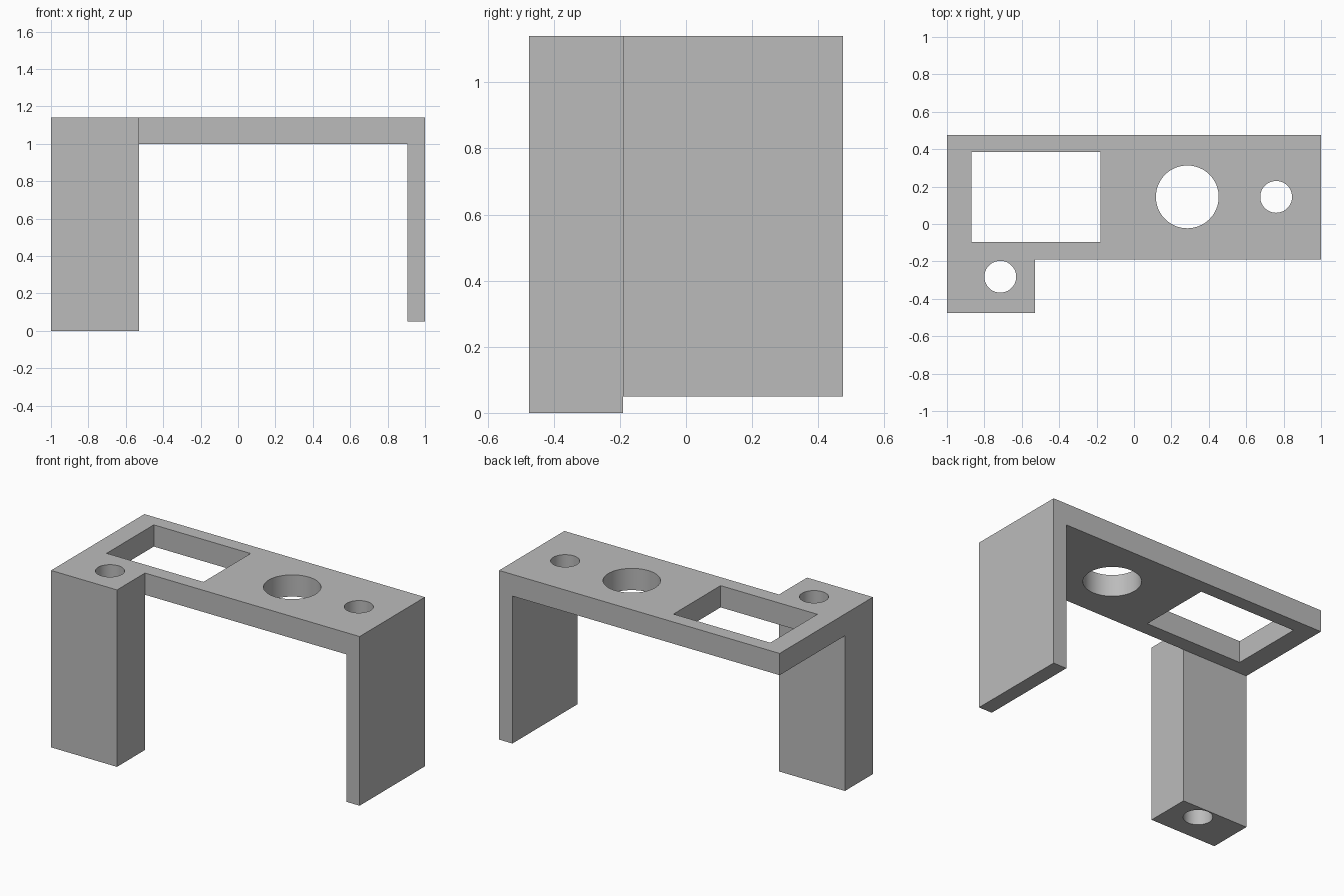
import bpy
import bmesh
from math import radians
from mathutils import Matrix, Vector

cube = bpy.data.objects.get("Cube")
if cube:
    bpy.data.objects.remove(cube, do_unlink=True)

TOP = 1.14
UNDER = 1.0
STEP_Y = -0.19

grey = bpy.data.materials.new("plain_grey")
grey.use_nodes = True
colour = (0.5, 0.5, 0.5, 1)
grey.diffuse_color = colour
grey.node_tree.nodes["Principled BSDF"].inputs["Base Color"].default_value = colour


def make_object(name, bm):
    bmesh.ops.recalc_face_normals(bm, faces=bm.faces)
    mesh = bpy.data.meshes.new(name)
    bm.to_mesh(mesh)
    bm.free()
    mesh.materials.append(grey)
    obj = bpy.data.objects.new(name, mesh)
    bpy.context.collection.objects.link(obj)
    return obj


def box(name, low, high):
    low, high = Vector(low), Vector(high)
    bm = bmesh.new()
    place = Matrix.Translation((low + high) / 2) @ Matrix.Diagonal((*(high - low), 1))
    bmesh.ops.create_cube(bm, size=1, matrix=place)
    return make_object(name, bm)


def cylinder(name, x, y, radius):
    bm = bmesh.new()
    bmesh.ops.create_cone(bm, cap_ends=True, segments=64, radius1=radius, radius2=radius,
                          depth=4, matrix=Matrix.Translation((x, y, 0.5)))
    return make_object(name, bm)


# Top plate and thin side leg, as one bent profile pulled through the depth
profile = [(-1, TOP), (1, TOP), (1, 0.05), (0.905, 0.05), (0.905, UNDER), (-1, UNDER)]
bm = bmesh.new()
face = bm.faces.new([bm.verts.new((x, STEP_Y, z)) for x, z in profile])
pulled = bmesh.ops.extrude_face_region(bm, geom=[face])["geom"]
bmesh.ops.translate(bm, vec=(0, 0.475 - STEP_Y, 0),
                    verts=[v for v in pulled if isinstance(v, bmesh.types.BMVert)])
stand = make_object("stand", bm)

# Front column joined on, then the tray opening and round holes cut through
steps = [
    ("UNION", box("front_column", (-1, -0.475, 0), (-0.53, STEP_Y, TOP))),
    ("DIFFERENCE", box("tray_cutter", (-0.87, -0.095, 0.8), (-0.18, 0.385, 1.4))),
    ("DIFFERENCE", cylinder("cup_cutter", 0.285, 0.145, 0.168)),
    ("DIFFERENCE", cylinder("small_hole_cutter", 0.76, 0.145, 0.085)),
    ("DIFFERENCE", cylinder("column_hole_cutter", -0.715, -0.282, 0.085)),
]
for operation, other in steps:
    mod = stand.modifiers.new(other.name, "BOOLEAN")
    mod.operation = operation
    mod.solver = "EXACT"
    mod.object = other

# Bake the joined shape and drop the helpers
depsgraph = bpy.context.evaluated_depsgraph_get()
joined = bpy.data.meshes.new_from_object(stand.evaluated_get(depsgraph))
stand.modifiers.clear()
stand.data = joined
for _, other in steps:
    bpy.data.objects.remove(other, do_unlink=True)

# Smooth hole walls, sharp corners
for obj in bpy.context.selected_objects:
    obj.select_set(False)
stand.select_set(True)
bpy.context.view_layer.objects.active = stand
bpy.ops.object.shade_smooth_by_angle(angle=radians(30))
